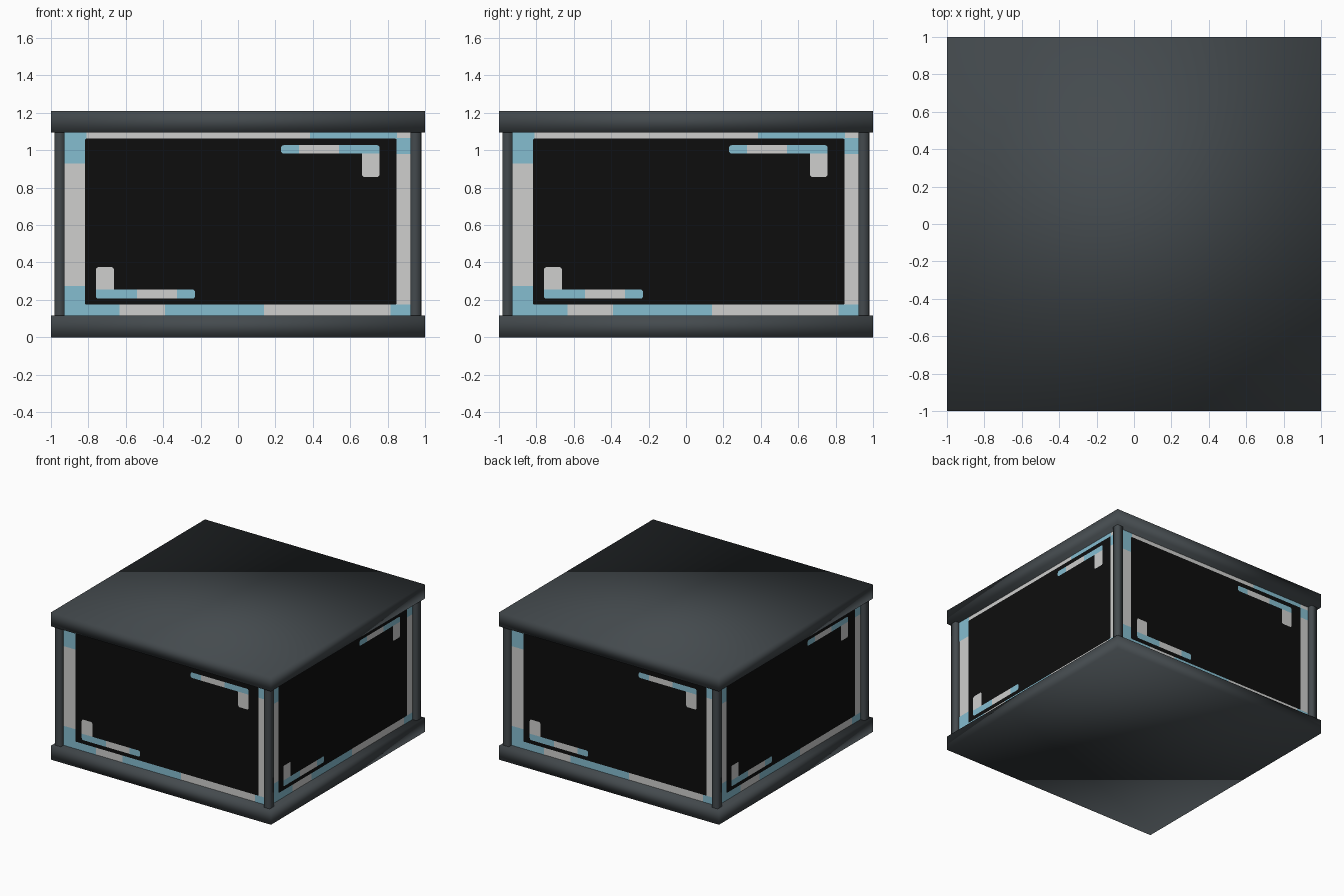
import bpy, bmesh, math
from mathutils import Matrix, Vector

if "Cube" in bpy.data.objects:
    bpy.data.objects.remove(bpy.data.objects["Cube"])


def material(name, rgb):
    m = bpy.data.materials.new(name)
    m.diffuse_color = (*rgb, 1)
    m.use_nodes = True
    m.node_tree.nodes["Principled BSDF"].inputs["Base Color"].default_value = m.diffuse_color
    return m


SLATE = material("dark slate", (0.058, 0.069, 0.076))
GREY = material("light grey", (0.62, 0.62, 0.61))
CYAN = material("pale cyan", (0.235, 0.51, 0.63))
BLACK = material("screen black", (0.004, 0.004, 0.004))


def finish(name, bm, mat, smooth=False):
    me = bpy.data.meshes.new(name)
    bm.to_mesh(me)
    bm.free()
    me.materials.append(mat)
    for p in me.polygons:
        p.use_smooth = smooth
    ob = bpy.data.objects.new(name, me)
    bpy.context.collection.objects.link(ob)
    return ob


def box(bm, lo, hi, turn=0):
    c = [(a + b) / 2 for a, b in zip(lo, hi)]
    s = [b - a for a, b in zip(lo, hi)]
    rot = Matrix.Rotation(turn * math.pi / 2, 4, 'Z')
    bmesh.ops.create_cube(bm, size=1, matrix=rot @ Matrix.Translation(c) @ Matrix.Diagonal((*s, 1)))


def outline(u0, z0, u1, z1, rounded="", r=0.014):
    """Rectangle outline; corners listed in rounded (bl, br, tr, tl as 0..3) are curved."""
    pts = []
    corners = [(u0, z0, 1, 1), (u1, z0, -1, 1), (u1, z1, -1, -1), (u0, z1, 1, -1)]
    for i, (u, z, su, sz) in enumerate(corners):
        if str(i) not in rounded:
            pts.append((u, z))
            continue
        for k in range(4):
            a = math.pi + i * math.pi / 2 + k * math.pi / 6
            pts.append((u + su * r + r * math.cos(a), z + sz * r + r * math.sin(a)))
    return pts


def plates(name, mat, depth, rects):
    """Thin painted faces, repeated on all four sides."""
    bm = bmesh.new()
    for turn in range(4):
        rot = Matrix.Rotation(turn * math.pi / 2, 3, 'Z')
        for rect in rects:
            bm.faces.new([bm.verts.new(rot @ Vector((u, -depth, z))) for u, z in outline(*rect)])
    finish(name, bm, mat)


# base and roof slabs, softly shaded
for name, z0, z1 in (("base_slab", 0, 0.115), ("roof_slab", 1.095, 1.21)):
    bm = bmesh.new()
    box(bm, (-1, -1, z0), (1, 1, z1))
    finish(name, bm, SLATE, True)

# square corner posts
bm = bmesh.new()
for turn in range(4):
    box(bm, (-0.98, -0.975, 0.1), (-0.928, -0.922, 1.11), turn)
# open ends (hidden in the slabs) so only the sides shade together
caps = [f for f in bm.faces if abs(f.normal.z) > 0.9]
bmesh.ops.delete(bm, geom=caps, context='FACES')
finish("corner_posts", bm, SLATE, True)

# light wall panels
bm = bmesh.new()
box(bm, (-0.939, -0.939, 0.1), (0.939, 0.939, 1.11))
finish("wall_panels", bm, GREY)

# cyan patches on the screen border
plates("border_patches", CYAN, 0.9405, [
    (-0.935, 0.93, -0.81, 1.1), (-0.935, 0.11, -0.81, 0.275),
    (-0.81, 0.11, -0.633, 0.18), (-0.39, 0.11, 0.14, 0.18),
    (0.815, 0.11, 0.935, 0.174), (0.385, 1.055, 0.85, 1.1),
    (0.84, 0.98, 0.935, 1.065)])

# black screens
plates("screens", BLACK, 0.942, [(-0.818, 0.175, 0.848, 1.062, "0123", 0.008)])

# corner marks on the screens
plates("mark_grey", GREY, 0.9435, [
    (0.325, 0.982, 0.54, 1.027), (0.662, 0.857, 0.757, 0.982, "01"),
    (-0.54, 0.206, -0.325, 0.256), (-0.76, 0.256, -0.663, 0.375, "23")])
plates("mark_cyan", CYAN, 0.9435, [
    (0.23, 0.982, 0.325, 1.027, "03"), (0.54, 0.982, 0.757, 1.027, "2"),
    (-0.76, 0.206, -0.54, 0.256, "0"), (-0.325, 0.206, -0.23, 0.256, "12")])
